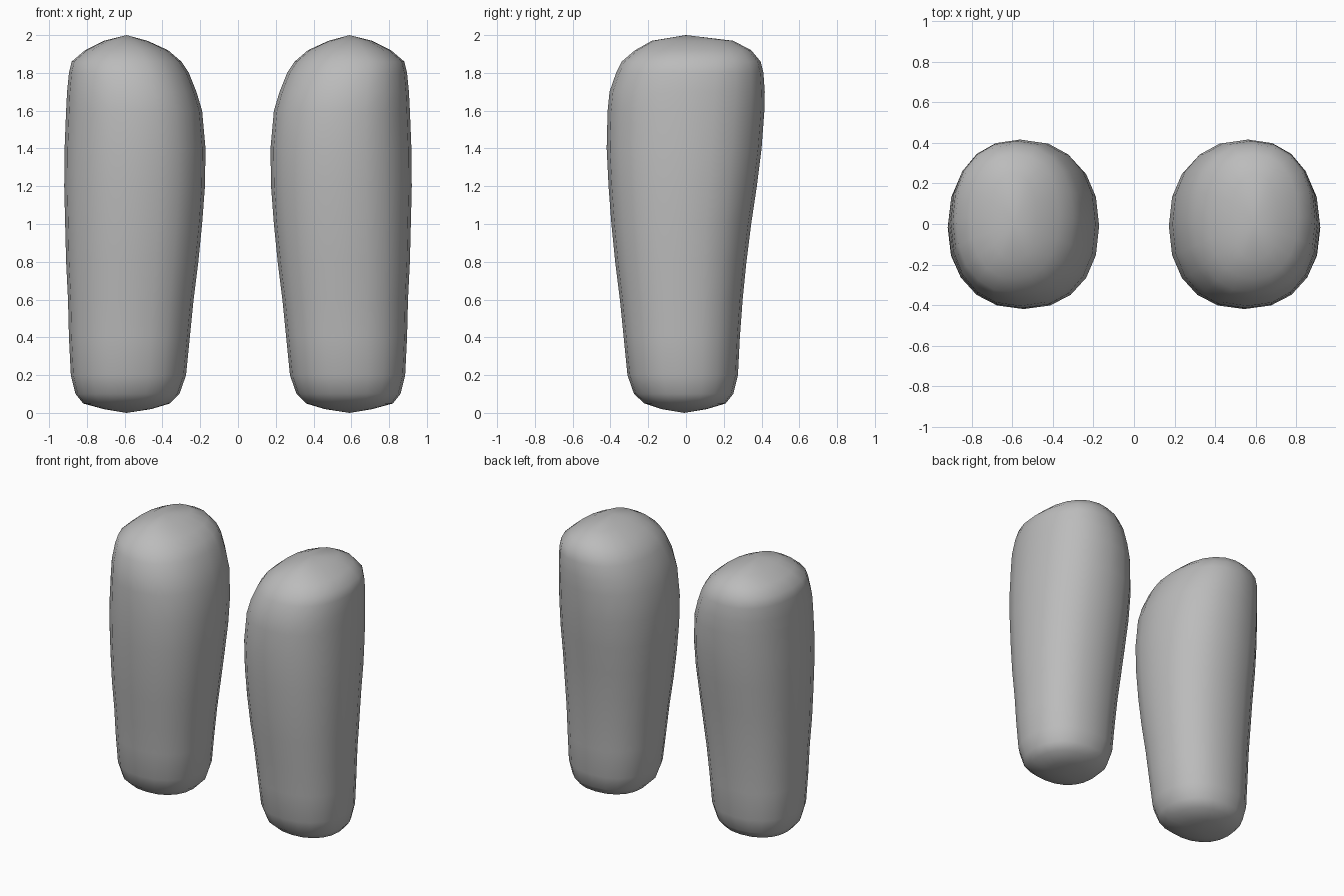
import bpy, bmesh, math

if "Cube" in bpy.data.objects:
    bpy.data.objects.remove(bpy.data.objects["Cube"])

grey = bpy.data.materials.new("soft grey")
grey.diffuse_color = (0.5, 0.5, 0.5, 1)
grey.use_nodes = True
grey.node_tree.nodes["Principled BSDF"].inputs["Base Color"].default_value = grey.diffuse_color

SIDES = 20
# Cross-sections of the right leg: z, x min, x max, y min, y max
SECTIONS = [
    (0.02, 0.46, 0.71, -0.13, 0.11), (0.05, 0.36, 0.82, -0.22, 0.21),
    (0.10, 0.31, 0.86, -0.275, 0.25), (0.20, 0.275, 0.885, -0.31, 0.275),
    (0.40, 0.255, 0.895, -0.33, 0.285), (0.60, 0.235, 0.90, -0.35, 0.30),
    (0.80, 0.21, 0.91, -0.375, 0.32), (1.00, 0.19, 0.915, -0.395, 0.345),
    (1.20, 0.175, 0.92, -0.41, 0.375), (1.40, 0.172, 0.918, -0.42, 0.40),
    (1.60, 0.19, 0.91, -0.415, 0.415), (1.70, 0.22, 0.905, -0.405, 0.417),
    (1.80, 0.26, 0.895, -0.37, 0.41), (1.86, 0.30, 0.88, -0.34, 0.395),
    (1.92, 0.37, 0.81, -0.27, 0.345), (1.97, 0.48, 0.71, -0.18, 0.25),
]


def rounded(value, power=2 / 2.25):
    """Slightly squared circle coordinate."""
    return math.copysign(abs(value) ** power, value)


def section_ring(bm, z, x0, x1, y0, y1):
    ring = []
    for i in range(SIDES):
        a = math.tau * i / SIDES
        ring.append(bm.verts.new(((x0 + x1) / 2 + (x1 - x0) / 2 * rounded(math.cos(a)),
                                  (y0 + y1) / 2 + (y1 - y0) / 2 * rounded(math.sin(a)), z)))
    return ring


def make_leg(name, side):
    bm = bmesh.new()
    rings = [section_ring(bm, *s) for s in SECTIONS]
    # Side wall
    for low, high in zip(rings, rings[1:]):
        for i in range(SIDES):
            j = (i + 1) % SIDES
            bm.faces.new((low[i], low[j], high[j], high[i]))
    # Rounded foot and crown
    foot = bm.verts.new((0.59, -0.01, 0.0))
    crown = bm.verts.new((0.59, 0.0, 2.0))
    for i in range(SIDES):
        j = (i + 1) % SIDES
        bm.faces.new((foot, rings[0][j], rings[0][i]))
        bm.faces.new((crown, rings[-1][i], rings[-1][j]))
    # Mirror to the chosen side
    for v in bm.verts:
        v.co.x *= side
    bmesh.ops.recalc_face_normals(bm, faces=bm.faces)
    for f in bm.faces:
        f.smooth = True
    mesh = bpy.data.meshes.new(name)
    bm.to_mesh(mesh)
    bm.free()
    mesh.materials.append(grey)
    bpy.context.collection.objects.link(bpy.data.objects.new(name, mesh))


make_leg("right_leg", 1)
make_leg("left_leg", -1)
